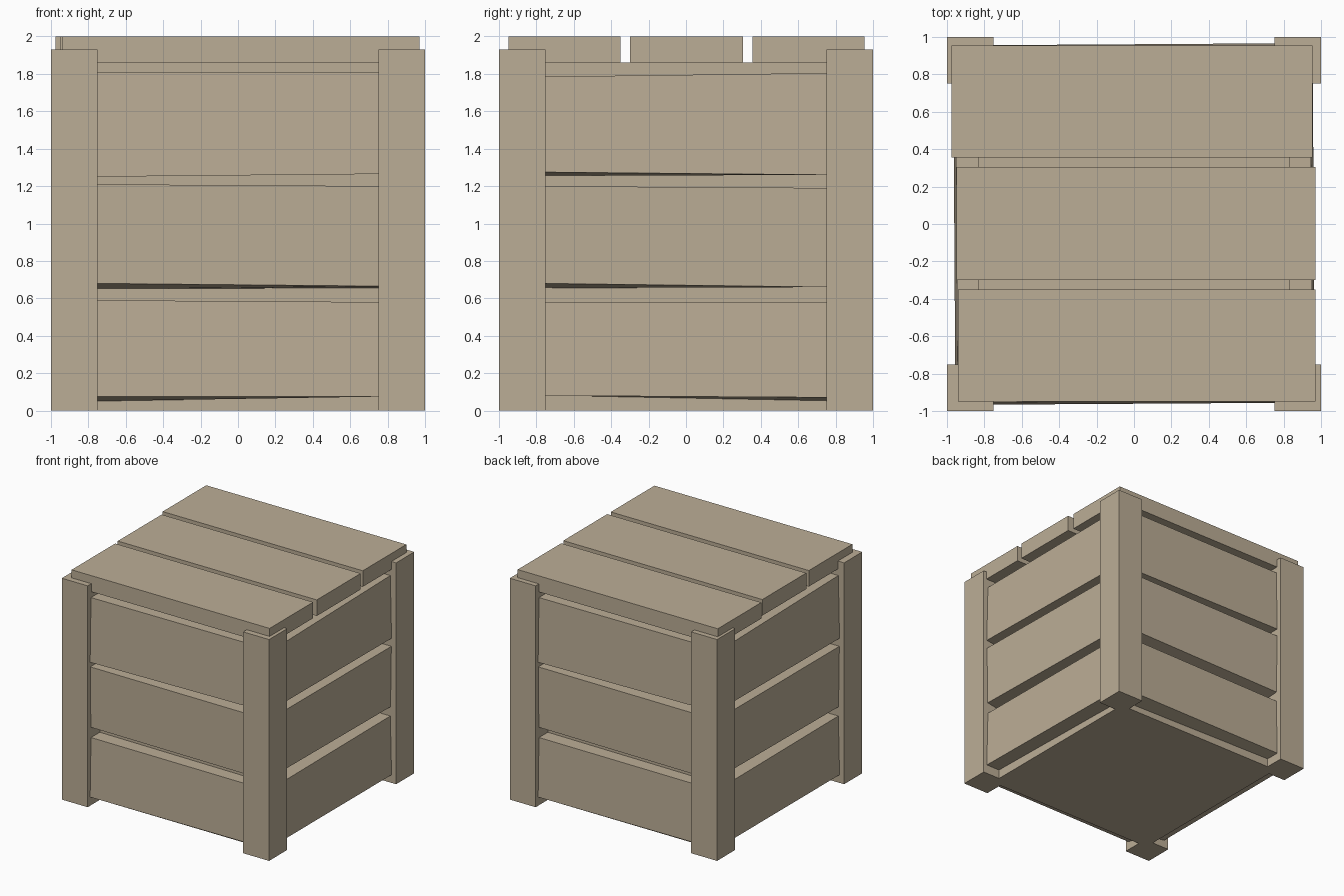
import bpy
import bmesh
from math import pi
from mathutils import Matrix

cube = bpy.data.objects.get("Cube")
if cube:
    bpy.data.objects.remove(cube, do_unlink=True)

wood = bpy.data.materials.new("pale wood")
wood.use_nodes = True
colour = (0.50, 0.42, 0.305, 1)
wood.diffuse_color = colour
wood.node_tree.nodes["Principled BSDF"].inputs["Base Color"].default_value = colour


def box(name, low, high, warp=None, turn=0):
    """Box between two corners; warp moves each corner, turn spins it about z."""
    bm = bmesh.new()
    bmesh.ops.create_cube(bm, size=1)
    for v in bm.verts:
        side = [c > 0 for c in v.co]
        v.co = [high[i] if side[i] else low[i] for i in range(3)]
        if warp:
            warp(v.co, *side)
    bm.transform(Matrix.Rotation(turn, 4, "Z"))
    mesh = bpy.data.meshes.new(name)
    bm.to_mesh(mesh)
    bm.free()
    mesh.materials.append(wood)
    obj = bpy.data.objects.new(name, mesh)
    bpy.context.collection.objects.link(obj)
    return obj


# Solid inner body
CORE = 0.833
box("inner_body", (-CORE, -CORE, 0), (CORE, CORE, 1.86))

# Corner posts
for y_name, sy in (("front", -1), ("back", 1)):
    for x_name, sx in (("right", -1), ("left", 1)):
        xs, ys = sorted((0.75 * sx, sx)), sorted((0.75 * sy, sy))
        box(f"{y_name}_{x_name}_post", (xs[0], ys[0], 0), (xs[1], ys[1], 1.93))

# Wall planks: bottom and top edge heights at each end, then how far the
# lower inner edge drops at each end
FRONT = [(0.075, 0.075, 0.59, 0.58, 0.025, 0),
         (0.68, 0.665, 1.21, 1.20, 0.03, 0.01),
         (1.25, 1.265, 1.81, 1.81, 0, 0)]
SIDE = [(0.08, 0.07, 0.58, 0.58, 0, 0.02),
        (0.68, 0.66, 1.20, 1.19, 0.025, 0),
        (1.275, 1.26, 1.785, 1.805, 0.02, 0)]


def wall_plank(name, row, turn, lean):
    b0, b1, t0, t1, d0, d1 = row

    def warp(co, right, inner, top):
        if top:
            co.z = t1 if right else t0
        else:
            co.z = b1 if right else b0
            if inner:
                co.z -= d1 if right else d0
        if not inner:
            co.y += lean * (1 if top else -1) - (0 if right else 0.01)

    box(name, (-0.78, -0.95, 0), (0.78, -0.82, 1), warp, turn)


walls = (("front", FRONT, 0), ("left", SIDE, pi / 2),
         ("back", FRONT, pi), ("right", SIDE, -pi / 2))
for wall, rows, turn in walls:
    for level, row, lean in zip(("lower", "middle", "upper"), rows, (0.006, -0.004, 0.006)):
        wall_plank(f"{wall}_{level}_plank", row, turn, lean)

# Lid boards
for name, x0, x1, y0, y1 in (("front", -0.94, 0.97, -0.95, -0.35),
                             ("middle", -0.95, 0.97, -0.30, 0.305),
                             ("back", -0.975, 0.955, 0.355, 0.955)):
    box(f"{name}_lid_board", (x0, y0, 1.86), (x1, y1, 2))
